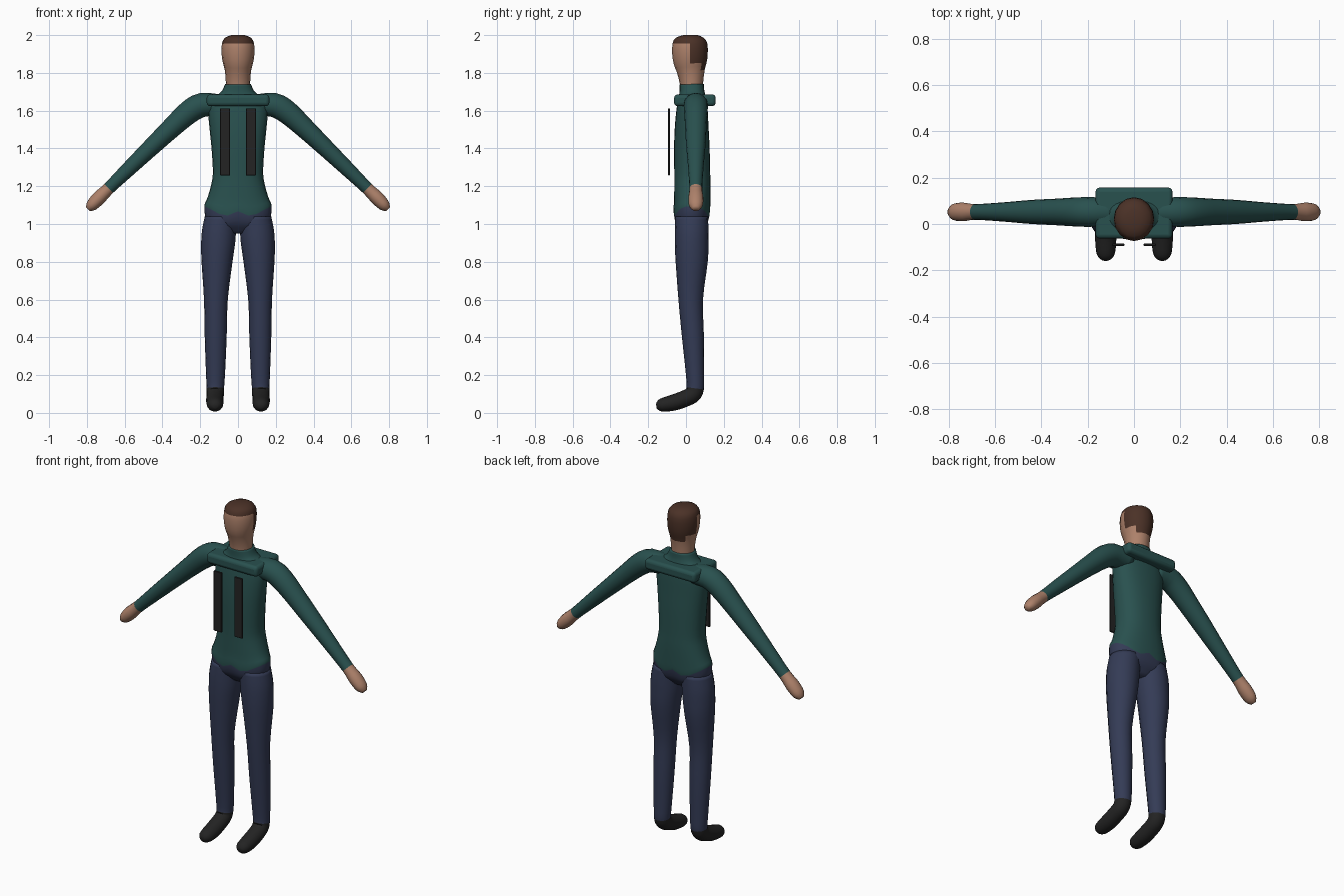
import bpy, bmesh, math
from mathutils import Vector

if "Cube" in bpy.data.objects:
    bpy.data.objects.remove(bpy.data.objects["Cube"])


def material(name, rgb):
    m = bpy.data.materials.new(name)
    m.diffuse_color = (*rgb, 1)
    m.use_nodes = True
    m.node_tree.nodes["Principled BSDF"].inputs["Base Color"].default_value = m.diffuse_color
    return m


GREEN = material("dark green knit", (0.022, 0.082, 0.078))
NAVY = material("navy cloth", (0.034, 0.044, 0.092))
SKIN = material("skin", (0.42, 0.22, 0.145))
HAIR = material("brown hair", (0.07, 0.031, 0.02))
BLACK = material("black leather", (0.017, 0.017, 0.017))


def catmull(rows, k):
    """Insert k-1 smooth rows between every pair of rows."""
    out = []
    for i in range(len(rows) - 1):
        p0, p1 = rows[max(i - 1, 0)], rows[i]
        p2, p3 = rows[i + 1], rows[min(i + 2, len(rows) - 1)]
        for j in range(k):
            t = j / k
            out.append([0.5 * (2 * b + (c - a) * t + (2 * a - 5 * b + 4 * c - d) * t * t
                               + (3 * b - a - 3 * c + d) * t ** 3)
                        for a, b, c, d in zip(p0, p1, p2, p3)])
    out.append(list(rows[-1]))
    return out


def tube(name, rows, side, mats, rule, k=3, n=16, power=2.0, warp=None):
    """Loft through rows (x, y, z, radius along side, other radius).
    rule(source row index, face centre) gives the material index."""
    rows = catmull(rows, k)
    side = Vector(side)
    centres = [Vector(r[:3]) for r in rows]
    bm = bmesh.new()
    rings = []
    for i, r in enumerate(rows):
        tangent = centres[min(i + 1, len(rows) - 1)] - centres[max(i - 1, 0)]
        other = tangent.cross(side).normalized()
        ring = []
        for j in range(n):
            a = 2 * math.pi * j / n
            c, s = math.cos(a), math.sin(a)
            c = math.copysign(abs(c) ** (2 / power), c)
            s = math.copysign(abs(s) ** (2 / power), s)
            co = centres[i] + side * (r[3] * c) + other * (r[4] * s)
            if warp:
                co.z += warp(co)
            ring.append(bm.verts.new(co))
        rings.append(ring)
    for i in range(len(rings) - 1):
        for j in range(n):
            m = (j + 1) % n
            f = bm.faces.new((rings[i][j], rings[i][m], rings[i + 1][m], rings[i + 1][j]))
            f.material_index = rule(i // k, f.calc_center_median())
    for ring, idx in ((rings[0], 0), (rings[-1], len(rows) // k - 1)):
        f = bm.faces.new(ring)
        f.material_index = rule(idx, f.calc_center_median())
    bmesh.ops.recalc_face_normals(bm, faces=bm.faces)
    return finish(name, bm, mats, True)


def finish(name, bm, mats, smooth):
    me = bpy.data.meshes.new(name)
    bm.to_mesh(me)
    bm.free()
    for m in mats:
        me.materials.append(m)
    for p in me.polygons:
        p.use_smooth = smooth
    ob = bpy.data.objects.new(name, me)
    bpy.context.collection.objects.link(ob)
    return ob


def box(name, centre, size, mat, bevel, segments):
    bm = bmesh.new()
    bmesh.ops.create_cube(bm, size=1)
    for v in bm.verts:
        v.co = Vector(c + s * p for c, s, p in zip(centre, size, v.co))
    bmesh.ops.bevel(bm, geom=bm.edges[:], offset=bevel, segments=segments,
                    profile=0.5, affect='EDGES')
    return finish(name, bm, [mat], False)


# Torso: sweater above, hips below a zigzag hem
def hem(co):
    x = abs(co.x)
    drop = -0.03 * x / 0.07 if x < 0.07 else -0.03 + 0.055 * (x - 0.07) / 0.1
    return drop * max(0, 1 - abs(co.z - 1.065) / 0.09)


torso = [(0.95, 0.06, 0.030, 0.040), (1.00, 0.160, 0.030, 0.080),
         (1.065, 0.178, 0.030, 0.096), (1.12, 0.166, 0.033, 0.096),
         (1.20, 0.144, 0.034, 0.096), (1.27, 0.133, 0.033, 0.095),
         (1.40, 0.140, 0.031, 0.094), (1.50, 0.150, 0.030, 0.090),
         (1.60, 0.158, 0.032, 0.083), (1.66, 0.145, 0.033, 0.075),
         (1.69, 0.100, 0.032, 0.068), (1.71, 0.082, 0.031, 0.065),
         (1.74, 0.069, 0.030, 0.064)]
tube("torso", [(0, y, z, rx, ry) for z, rx, y, ry in torso], (1, 0, 0),
     [NAVY, GREEN], lambda i, c: int(i >= 2), n=24, power=2.3, warp=hem)


# Head and neck, with the hair painted on the crown and back
def hair(i, c):
    return int(c.z > 1.955 or (c.y > 0.03 and c.z > 1.85)
               or (c.y > 0.085 and c.z > 1.81))


head = [(1.70, 0.064, 0.029, 0.061), (1.74, 0.064, 0.029, 0.061),
        (1.81, 0.069, 0.025, 0.074), (1.85, 0.079, 0.022, 0.087),
        (1.90, 0.087, 0.021, 0.094), (1.955, 0.085, 0.021, 0.092),
        (1.985, 0.070, 0.022, 0.075), (2.00, 0.035, 0.022, 0.038)]
tube("head", [(0, y, z, rx, ry) for z, rx, y, ry in head], (1, 0, 0),
     [SKIN, HAIR], hair, k=2)

# Limbs, mirrored
arm = [(0.09, 1.630, 0.060, 0.055), (0.19, 1.630, 0.064, 0.064),
       (0.26, 1.592, 0.062, 0.062), (0.34, 1.520, 0.057, 0.055),
       (0.44, 1.425, 0.052, 0.048), (0.57, 1.300, 0.041, 0.040),
       (0.685, 1.188, 0.034, 0.033), (0.735, 1.139, 0.040, 0.037),
       (0.775, 1.098, 0.036, 0.031), (0.795, 1.078, 0.017, 0.014)]
leg = [(0.090, 0.030, 1.040, 0.086, 0.086), (0.100, 0.030, 0.970, 0.090, 0.089),
       (0.105, 0.030, 0.900, 0.090, 0.089), (0.111, 0.030, 0.800, 0.082, 0.085),
       (0.117, 0.025, 0.600, 0.063, 0.065), (0.118, 0.037, 0.400, 0.058, 0.058),
       (0.119, 0.048, 0.200, 0.050, 0.048), (0.120, 0.049, 0.130, 0.046, 0.046),
       (0.121, 0.035, 0.098, 0.046, 0.045), (0.122, 0.000, 0.078, 0.046, 0.044),
       (0.122, -0.060, 0.056, 0.046, 0.043), (0.122, -0.120, 0.043, 0.041, 0.037),
       (0.122, -0.145, 0.038, 0.030, 0.027), (0.122, -0.157, 0.036, 0.014, 0.012)]
for label, s in (("left", 1), ("right", -1)):
    # sleeve and hand
    tube(label + "_arm", [(s * x, 0.052, z, ry, r) for x, z, ry, r in arm],
         (0, 1, 0), [GREEN, SKIN], lambda i, c: int(i >= 6))
    # trouser leg and shoe
    tube(label + "_leg", [(s * x, *rest) for x, *rest in leg],
         (1, 0, 0), [NAVY, BLACK], lambda i, c: int(i >= 7))
    # flat chest strap
    box(label + "_strap", (s * 0.068, -0.09, 1.435), (0.052, 0.01, 0.355),
        BLACK, 0.002, 1)

# Shoulder yoke
yoke = box("shoulder_yoke", (0, 0.047, 1.655), (0.332, 0.22, 0.062), GREEN, 0.018, 3)
for p in yoke.data.polygons:
    p.use_smooth = p.area < 0.004
